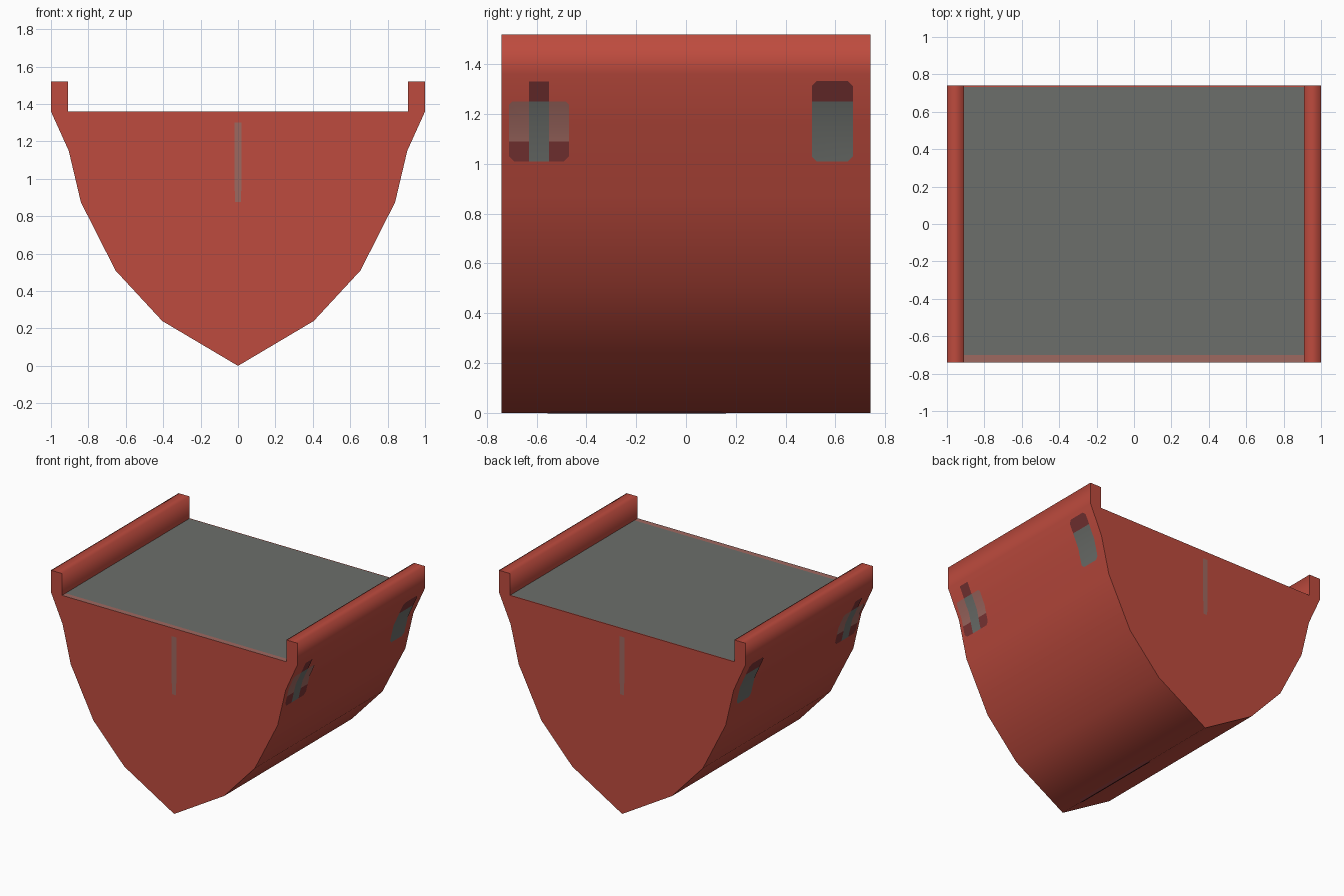
import bpy, bmesh
from mathutils import Vector

if "Cube" in bpy.data.objects:
    bpy.data.objects.remove(bpy.data.objects["Cube"])


def mat(name, rgb):
    m = bpy.data.materials.new(name)
    lin = [(c / 255 / 12.92) if c < 11 else ((c / 255 + 0.055) / 1.055) ** 2.4 for c in rgb]
    m.diffuse_color = (*lin, 1)
    m.use_nodes = True
    m.node_tree.nodes["Principled BSDF"].inputs["Base Color"].default_value = m.diffuse_color
    return m


RED = mat("red", (190, 75, 62))
GREY = mat("grey", (108, 111, 107))
PINK = mat("dusty pink", (158, 104, 96))
MAROON = mat("maroon", (122, 52, 52))
HALF = 0.74


def finish(bm, name, mats):
    bm.normal_update()
    me = bpy.data.meshes.new(name)
    bm.to_mesh(me)
    bm.free()
    ob = bpy.data.objects.new(name, me)
    bpy.context.collection.objects.link(ob)
    for m in mats:
        me.materials.append(m)
    return ob


# Hull: keeled profile with two side rails, extruded front to back
right = [(0.405, 0.24), (0.655, 0.51), (0.84, 0.875), (0.905, 1.15),
         (1, 1.36), (1, 1.52), (0.91, 1.52), (0.91, 1.36)]
profile = [(0, 0)] + right + [(-x, z) for x, z in reversed(right)]
bm = bmesh.new()
cap = bm.faces.new([bm.verts.new((x, -HALF, z)) for x, z in profile])
ext = bmesh.ops.extrude_face_region(bm, geom=[cap], use_keep_orig=True)
bmesh.ops.translate(bm, verts=[v for v in ext["geom"] if isinstance(v, bmesh.types.BMVert)],
                    vec=(0, 2 * HALF, 0))
bmesh.ops.recalc_face_normals(bm, faces=bm.faces)


def is_deck(f):
    return f.normal.z > 0.9 and abs(f.calc_center_median().x) < 0.1


# Deck panel: grey with a pink front strip and a thin red back edge
for y in (-0.70, 0.733):
    geo = [f for f in bm.faces if is_deck(f)]
    geo += list({e for f in geo for e in f.edges}) + list({v for f in geo for v in f.verts})
    bmesh.ops.bisect_plane(bm, geom=geo, plane_co=(0, y, 0), plane_no=(0, 1, 0))
bm.normal_update()
for f in bm.faces:
    f.smooth = abs(f.normal.y) < 0.5 and not is_deck(f)
    if is_deck(f):
        y = f.calc_center_median().y
        f.material_index = 2 if y < -0.7 else (0 if y > 0.733 else 1)
for e in bm.edges:
    e.smooth = all(f.smooth for f in e.link_faces)
finish(bm, "hull", [RED, GREY, PINK])


def hull_x(z):
    pts = [(0, 0)] + right[:5]
    for (x0, z0), (x1, z1) in zip(pts, pts[1:]):
        if z <= z1:
            return x0 + (x1 - x0) * (z - z0) / (z1 - z0)
    return 1.0


# Side markings: thin plates following the hull; corners = which are clipped (bl, br, tr, tl)
def side_plate(name, y0, y1, z0, z1, material, corners=(0, 0, 0, 0), c=0.02):
    for side, label in ((1, "right"), (-1, "left")):
        out = []
        for (y, z, dy, dz), cut, flip in zip(
                ((y0, z0, 1, 1), (y1, z0, -1, 1), (y1, z1, -1, -1), (y0, z1, 1, -1)),
                corners, (0, 1, 0, 1)):
            if cut:
                pair = [(y, z + dz * c), (y + dy * c, z)]
                out += pair[::-1] if flip else pair
            else:
                out.append((y, z))
        bm = bmesh.new()
        bm.faces.new([bm.verts.new((0, y, z)) for y, z in out])
        bmesh.ops.bisect_plane(bm, geom=bm.verts[:] + bm.edges[:] + bm.faces[:],
                               plane_co=(0, 0, 1.15), plane_no=(0, 0, 1))
        for v in bm.verts:
            v.co.x = side * (hull_x(v.co.z) + 0.004)
        if side < 0:
            bmesh.ops.reverse_faces(bm, faces=bm.faces)
        for f in bm.faces:
            f.smooth = True
        finish(bm, f"{name}_{label}", [material])


side_plate("rear_mark_lower", 0.505, 0.67, 1.01, 1.25, GREY, (1, 1, 0, 0))
side_plate("rear_mark_upper", 0.505, 0.67, 1.25, 1.333, MAROON, (0, 0, 1, 1))
side_plate("front_mark_middle", -0.63, -0.55, 1.01, 1.25, GREY)
side_plate("front_mark_top", -0.63, -0.55, 1.25, 1.33, MAROON)
for n, (a, b) in {"a": (-0.71, -0.63), "b": (-0.55, -0.47)}.items():
    first = n == "a"
    side_plate("front_mark_arm_" + n, a, b, 1.09, 1.25, PINK, (0, 0, not first, first), 0.012)
    side_plate("front_mark_foot_" + n, a, b, 1.01, 1.09, MAROON, (first, not first, 0, 0))

# Slim vertical line on each end
for s, label in ((-1, "front"), (1, "back")):
    bm = bmesh.new()
    y = s * (HALF + 0.002)
    out = [(-0.015, 0.875), (0.015, 0.875), (0.02, 1.0), (0.02, 1.3), (-0.02, 1.3), (-0.02, 1.0)]
    bm.faces.new([bm.verts.new((-s * x, y, z)) for x, z in out])
    finish(bm, label + "_line", [PINK])

# Dark strip along the keel
bm = bmesh.new()
for s in (1, -1):
    out = [(0, -0.56), (0.018, -0.54), (0.018, 0.14), (0, 0.165)]
    f = bm.faces.new([bm.verts.new((s * x, y, x * 0.593 - 0.003)) for x, y in out])
    f.normal_update()
    if f.normal.z > 0:
        f.normal_flip()
finish(bm, "keel_strip", [MAROON])
